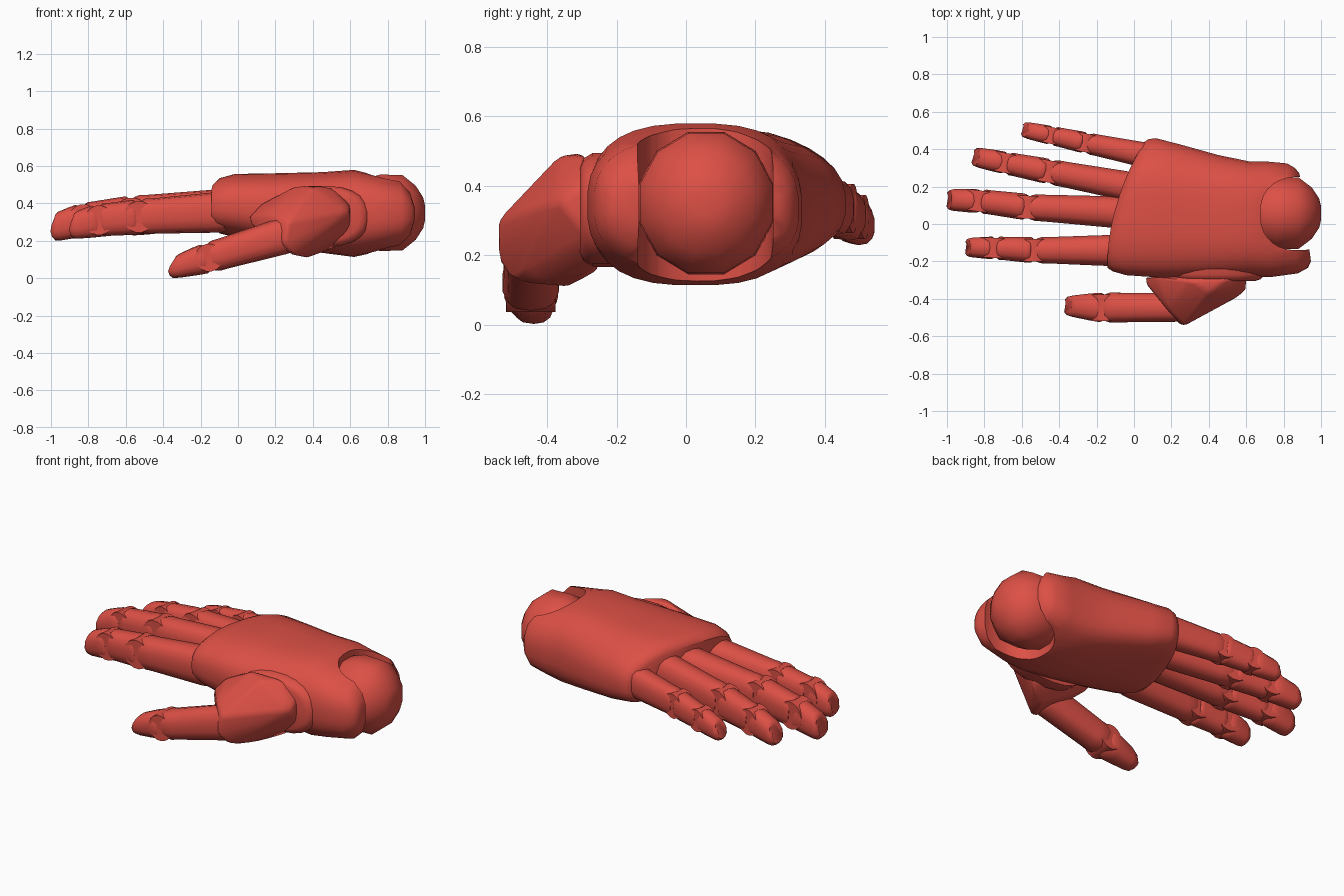
import bpy, bmesh, math
from mathutils import Vector

cube = bpy.data.objects.get("Cube")
if cube:
    bpy.data.objects.remove(cube)

red = bpy.data.materials.new("red_shell")
red.use_nodes = True
red.diffuse_color = (0.72, 0.08, 0.06, 1)
red.node_tree.nodes["Principled BSDF"].inputs["Base Color"].default_value = red.diffuse_color


def finish(name, bm, angle=40):
    """Turn a bmesh into a shaded, coloured object."""
    bmesh.ops.recalc_face_normals(bm, faces=bm.faces)
    mesh = bpy.data.meshes.new(name)
    bm.to_mesh(mesh)
    bm.free()
    obj = bpy.data.objects.new(name, mesh)
    bpy.context.collection.objects.link(obj)
    mesh.materials.append(red)
    shade(obj, angle)
    return obj


def shade(obj, angle):
    bpy.ops.object.select_all(action='DESELECT')
    obj.select_set(True)
    bpy.context.view_layer.objects.active = obj
    bpy.ops.object.shade_smooth_by_angle(angle=math.radians(angle))


def ring(centre, axis, w, h, n=14, power=2.6):
    """Rounded-box cross-section of half-width w and half-height h."""
    axis = Vector(axis).normalized()
    side = axis.cross(Vector((0, 0, 1))).normalized()
    up = side.cross(axis)
    points = []
    for i in range(n):
        a = 2 * math.pi * (i + 0.5) / n
        c, s = math.cos(a), math.sin(a)
        u = math.copysign(abs(c) ** (2 / power), c)
        v = math.copysign(abs(s) ** (2 / power), s)
        points.append(Vector(centre) + side * u * w + up * v * h)
    return points


def loft(name, rings, angle=40):
    """Skin a list of rings and cap both ends."""
    bm = bmesh.new()
    loops = [[bm.verts.new(p) for p in r] for r in rings]
    n = len(loops[0])
    for a, b in zip(loops, loops[1:]):
        for i in range(n):
            j = (i + 1) % n
            bm.faces.new((a[i], a[j], b[j], b[i]))
    bm.faces.new(loops[0])
    bm.faces.new(loops[-1])
    return finish(name, bm, angle)


def segment(name, a, b, size_a, size_b, tip=False):
    """One finger bone shell, tapered from a to b with rounded ends."""
    a, b = Vector(a), Vector(b)
    steps = [(0, 0.88), (0.05, 0.98), (0.14, 1), (0.85, 0.98), (0.94, 1), (1, 0.9)]
    if tip:
        steps = [(0, 0.86), (0.08, 0.98), (0.3, 1), (0.78, 1), (0.94, 0.92), (1, 0.66)]
    rings = []
    for t, k in steps:
        w = (size_a[0] + (size_b[0] - size_a[0]) * t) * k
        h = (size_a[1] + (size_b[1] - size_a[1]) * t) * k
        loop = ring(a.lerp(b, t), b - a, w, h)
        if tip:
            # fingertip pad slants back towards the top
            for p in loop:
                p -= (b - a) * t * t * 0.25 * max(0, (p.z - a.lerp(b, t).z) / h)
        rings.append(loop)
    return loft(name, rings, 50)


def hinge(name, centre, axis, w, r):
    """Narrow cylindrical knuckle set between two bones."""
    side = Vector(axis).cross(Vector((0, 0, 1))).normalized()
    c = Vector(centre)
    return loft(name, [ring(c + side * s * w, side, r, r, 16, 2) for s in (-1, 1)])


def digit(name, path, sizes, gap=0.012):
    """Chain of bones and hinges through the path points."""
    pts = [Vector(p) for p in path]
    parts = ("proximal", "middle", "distal")
    if len(pts) == 3:
        parts = ("proximal", "distal")
    for i, part in enumerate(parts):
        d = (pts[i + 1] - pts[i]).normalized()
        last = i == len(parts) - 1
        start = pts[i] + d * (gap if i else 0)
        end = pts[i + 1] - d * (0 if last else gap)
        segment(f"{name}_{part}", start, end, sizes[i], sizes[i + 1], last)
        if not last:
            w, h = sizes[i + 1]
            hinge(f"{name}_{part}_hinge", pts[i + 1], d, w * 0.85, h * 0.9)


# Fingers
digit("index_finger",
      [(-0.06, -0.142, 0.355), (-0.53, -0.14, 0.328), (-0.74, -0.128, 0.31), (-0.905, -0.125, 0.275)],
      [(0.087, 0.11), (0.071, 0.094), (0.063, 0.088), (0.05, 0.068)])
digit("middle_finger",
      [(-0.04, 0.06, 0.37), (-0.565, 0.09, 0.342), (-0.82, 0.122, 0.315), (-1.005, 0.13, 0.265)],
      [(0.088, 0.11), (0.072, 0.1), (0.066, 0.09), (0.057, 0.072)])
digit("ring_finger",
      [(0.03, 0.19, 0.37), (-0.45, 0.28, 0.34), (-0.68, 0.325, 0.312), (-0.865, 0.362, 0.275)],
      [(0.082, 0.108), (0.069, 0.096), (0.062, 0.084), (0.052, 0.066)])
digit("little_finger",
      [(0.1, 0.36, 0.36), (-0.255, 0.433, 0.335), (-0.435, 0.472, 0.31), (-0.6, 0.507, 0.282)],
      [(0.07, 0.092), (0.058, 0.08), (0.052, 0.072), (0.043, 0.056)])

# Thumb
digit("thumb",
      [(0.29, -0.445, 0.24), (-0.155, -0.447, 0.11), (-0.375, -0.437, 0.05)],
      [(0.078, 0.1), (0.083, 0.083), (0.052, 0.056)])

# Palm shell: x, y range, z range, linear slant and curve of the end
sections = [
    (-0.12, -0.235, 0.44, 0.255, 0.51, 0.2, 0.45),
    (-0.09, -0.255, 0.455, 0.235, 0.54, 0.19, 0.4),
    (-0.02, -0.275, 0.46, 0.22, 0.558, 0.16, 0.3),
    (0.2, -0.29, 0.43, 0.18, 0.562, 0.08, 0),
    (0.45, -0.285, 0.37, 0.135, 0.568, 0, 0),
    (0.62, -0.28, 0.335, 0.113, 0.58, 0, 0),
    (0.72, -0.285, 0.335, 0.135, 0.555, -0.03, 0),
    (0.85, -0.265, 0.325, 0.16, 0.535, -0.1, 0),
    (0.90, -0.235, 0.30, 0.21, 0.48, -0.13, 0),
    (0.92, -0.2, 0.27, 0.28, 0.41, -0.13, 0),
]
rings = []
for x, y0, y1, z0, z1, slant, curve in sections:
    loop = ring((x, (y0 + y1) / 2, (z0 + z1) / 2), (1, 0, 0), (y1 - y0) / 2, (z1 - z0) / 2, 32, 2.7)
    for p in loop:
        p.x += slant * p.y + curve * p.y * p.y
        # droop towards the little-finger side
        p.z -= 0.2 * max(0, p.y - 0.25)
    rings.append(loop)
palm = loft("palm_shell", rings, 45)

# U-shaped opening for the wrist ball
cutter = loft("wrist_cutter", [ring((0.88, 0.055, z), (0.001, 0, 1), 0.196, 0.205, 32, 2.3)
                               for z in (-0.2, 0.9)])
cut = palm.modifiers.new("wrist_opening", 'BOOLEAN')
cut.operation = 'DIFFERENCE'
cut.solver = 'EXACT'
cut.object = cutter
bpy.context.view_layer.objects.active = palm
bpy.ops.object.modifier_apply(modifier=cut.name)
bpy.data.objects.remove(cutter)
shade(palm, 45)

# Wrist ball, lightly faceted
ball = [(0.60, 0.12), (0.68, 0.185), (0.76, 0.212), (0.88, 0.208), (0.95, 0.15), (0.99, 0.085), (1.0, 0.04)]
loft("wrist_ball", [ring((x, 0.058, 0.35), (1, 0, 0), r * 0.95, r, 12, 2) for x, r in ball], 60)

# Raised rim where the thumb meets the palm
rim = [(-0.20, 0.265, 0.165), (-0.27, 0.26, 0.165), (-0.295, 0.24, 0.15), (-0.305, 0.21, 0.13)]
loft("thumb_socket", [ring((0.44, y, 0.33), (0, -1, 0), w, h, 24, 2.4) for y, w, h in rim], 40)

# Thumb base: hull of its corner points, softened by a bevel
corners = [
    (0.60, -0.27, 0.41), (0.595, -0.37, 0.36), (0.60, -0.28, 0.25), (0.50, -0.25, 0.15),
    (0.50, -0.29, 0.49), (0.30, -0.30, 0.495), (0.12, -0.28, 0.40), (0.04, -0.29, 0.31),
    (0.27, -0.545, 0.30), (0.25, -0.545, 0.19), (0.30, -0.50, 0.12), (0.37, -0.34, 0.105),
    (0.18, -0.46, 0.345), (0.19, -0.47, 0.18), (0.40, -0.37, 0.485),
]
bm = bmesh.new()
for c in corners:
    bm.verts.new(c)
bmesh.ops.convex_hull(bm, input=bm.verts)
loose = [v for v in bm.verts if not v.link_faces]
bmesh.ops.delete(bm, geom=loose, context='VERTS')
bmesh.ops.dissolve_limit(bm, angle_limit=math.radians(8), verts=bm.verts, edges=bm.edges)
bmesh.ops.bevel(bm, geom=list(bm.edges), offset=0.018, segments=2, profile=0.5,
                affect='EDGES', clamp_overlap=True)
finish("thumb_base", bm, 45)
